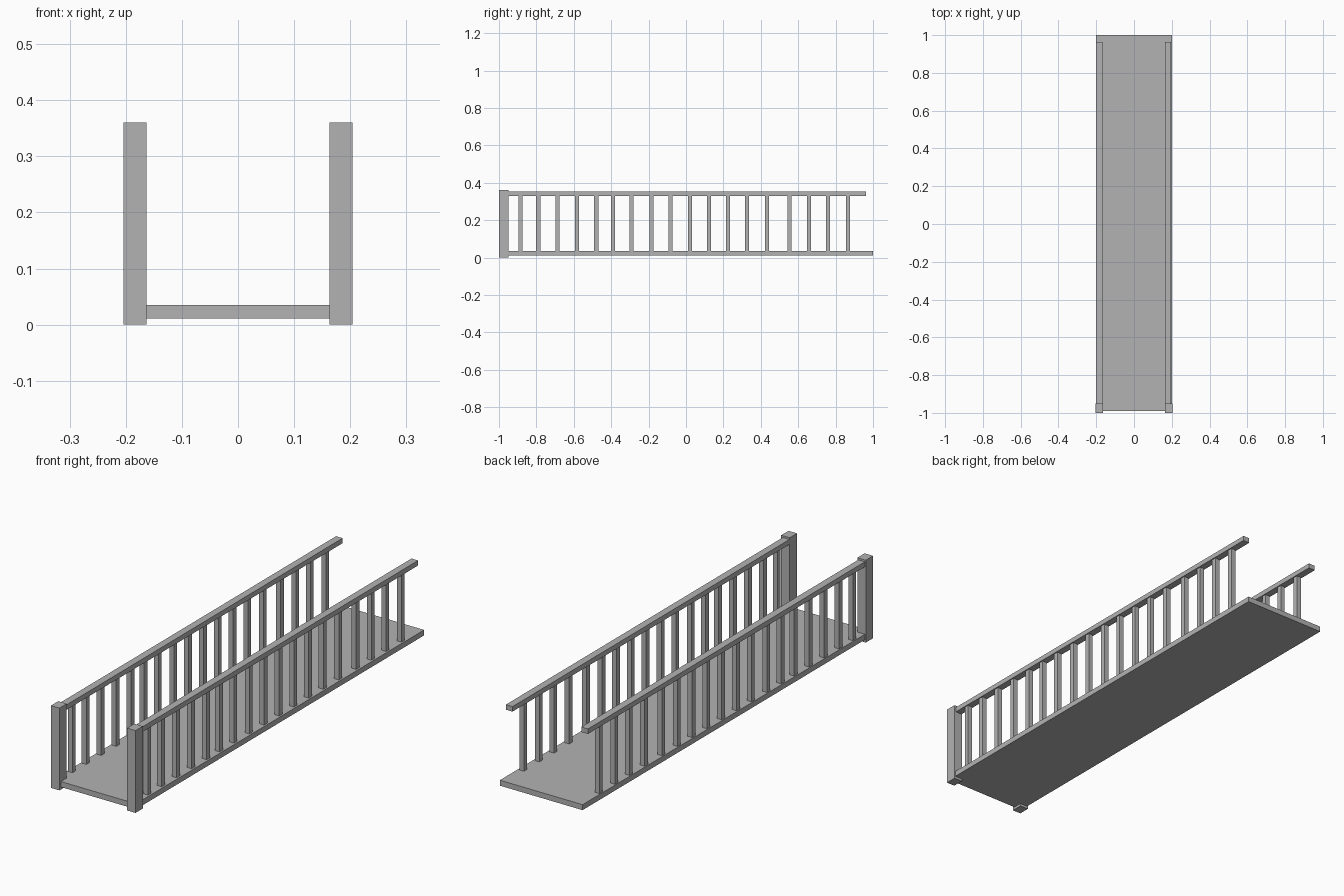
import bpy
import bmesh
from mathutils import Matrix, Vector

cube = bpy.data.objects.get("Cube")
if cube:
    bpy.data.objects.remove(cube, do_unlink=True)

grey = bpy.data.materials.new("plain grey")
grey.use_nodes = True
colour = (0.45, 0.45, 0.45, 1)
grey.diffuse_color = colour
grey.node_tree.nodes["Principled BSDF"].inputs["Base Color"].default_value = colour


def boxes(name, spans):
    """One object made of boxes, each given by its low and high corner."""
    bm = bmesh.new()
    for low, high in spans:
        low, high = Vector(low), Vector(high)
        place = Matrix.Translation((low + high) / 2) @ Matrix.Diagonal((high - low).to_4d())
        bmesh.ops.create_cube(bm, size=1, matrix=place)
    mesh = bpy.data.meshes.new(name)
    bm.to_mesh(mesh)
    bm.free()
    mesh.materials.append(grey)
    obj = bpy.data.objects.new(name, mesh)
    bpy.context.collection.objects.link(obj)


DECK_TOP, RAIL_BOTTOM = 0.035, 0.33
BALUSTER_Y = [-0.885, -0.79, -0.687, -0.583, -0.48, -0.39, -0.291, -0.185, -0.083,
              0.021, 0.123, 0.225, 0.326, 0.433, 0.553, 0.658, 0.759, 0.866]

# Walkway
boxes("deck", [((-0.2, -0.99, 0.011), (0.2, 1, DECK_TOP))])

# Railing on each side: end post, handrail and balusters
for side, post_x, rail_x in (("left", 0.184, 0.181), ("right", -0.184, -0.184)):
    boxes(side + "_post", [((post_x - 0.0205, -1, 0), (post_x + 0.0205, -0.95, 0.36))])
    boxes(side + "_handrail", [((rail_x - 0.016, -0.955, RAIL_BOTTOM),
                                (rail_x + 0.016, 0.963, 0.352))])
    boxes(side + "_balusters", [((rail_x - 0.011, y - 0.011, DECK_TOP - 0.005),
                                 (rail_x + 0.011, y + 0.011, RAIL_BOTTOM + 0.005))
                                for y in BALUSTER_Y])
